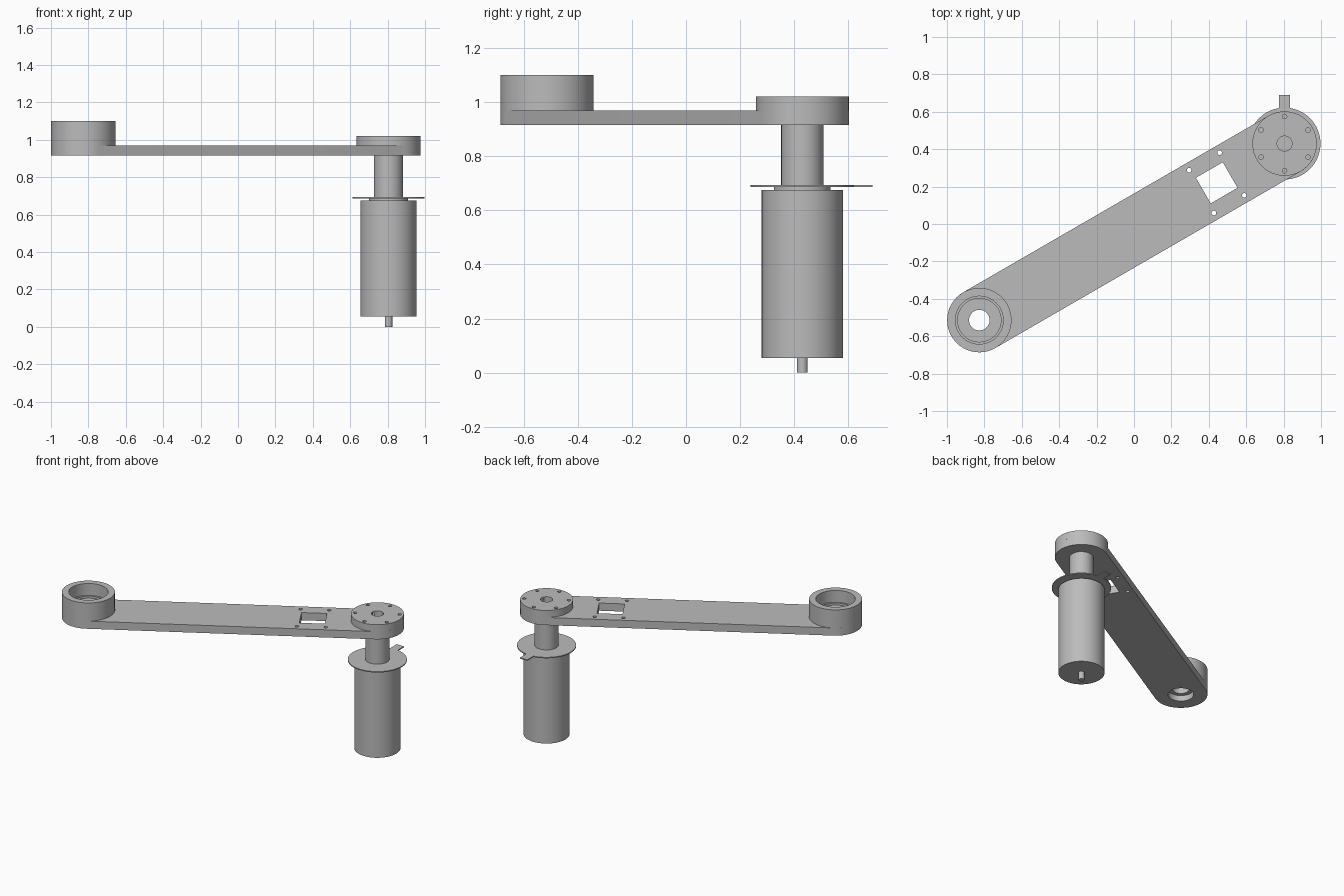
import bpy, bmesh, math
from mathutils import Matrix, Vector

if "Cube" in bpy.data.objects:
    bpy.data.objects.remove(bpy.data.objects["Cube"], do_unlink=True)

grey = bpy.data.materials.new("plain grey")
grey.use_nodes = True
colour = (0.5, 0.5, 0.5, 1)
grey.diffuse_color = colour
grey.node_tree.nodes["Principled BSDF"].inputs["Base Color"].default_value = colour

PIVOT = Vector((-0.827, -0.514, 0))   # idler end of the arm
DRIVE = Vector((0.805, 0.43, 0))      # motor end of the arm
SPAN = DRIVE - PIVOT
ANGLE = math.atan2(SPAN.y, SPAN.x)
END_R = 0.172
BASE, TOP = 0.915, 0.97               # arm plate heights


def add(name, bm):
    bmesh.ops.recalc_face_normals(bm, faces=bm.faces)
    mesh = bpy.data.meshes.new(name)
    bm.to_mesh(mesh)
    bm.free()
    mesh.materials.append(grey)
    ob = bpy.data.objects.new(name, mesh)
    bpy.context.collection.objects.link(ob)
    return ob


def smooth(ob):
    bpy.ops.object.select_all(action='DESELECT')
    ob.select_set(True)
    bpy.context.view_layer.objects.active = ob
    bpy.ops.object.shade_smooth_by_angle(angle=math.radians(30))


def lathe(name, centre, profile, closed=False, steps=64):
    """Spin (radius, z) points around a vertical axis."""
    bm = bmesh.new()
    verts = [bm.verts.new((r, 0, z)) for r, z in profile]
    pairs = list(zip(verts, verts[1:])) + ([(verts[-1], verts[0])] if closed else [])
    edges = [bm.edges.new(p) for p in pairs]
    bmesh.ops.spin(bm, geom=verts + edges, axis=(0, 0, 1), cent=(0, 0, 0),
                   angle=math.tau, steps=steps, use_duplicate=False)
    bmesh.ops.remove_doubles(bm, verts=bm.verts, dist=1e-5)
    bmesh.ops.translate(bm, verts=bm.verts, vec=centre)
    return add(name, bm)


def rod(name, centre, r, low, high, steps=64):
    return lathe(name, centre, [(0, low), (r, low), (r, high), (0, high)], steps=steps)


def prism(name, outline, low, high):
    bm = bmesh.new()
    face = bm.faces.new([bm.verts.new((x, y, low)) for x, y in outline])
    out = bmesh.ops.extrude_face_region(bm, geom=[face])
    top = [v for v in out["geom"] if isinstance(v, bmesh.types.BMVert)]
    bmesh.ops.translate(bm, verts=top, vec=(0, 0, high - low))
    return add(name, bm)


def cut(ob, cutters):
    for c in cutters:
        mod = ob.modifiers.new("cut", 'BOOLEAN')
        mod.operation, mod.solver, mod.object = 'DIFFERENCE', 'EXACT', c
        bpy.context.view_layer.objects.active = ob
        bpy.ops.object.modifier_apply(modifier=mod.name)
        bpy.data.objects.remove(c, do_unlink=True)


def along_arm(u, v):
    """Point u along the arm back from the drive axis, v across it."""
    p = Matrix.Rotation(ANGLE, 3, 'Z') @ Vector((-u, v, 0))
    return DRIVE + p


# Arm plate with rounded ends
outline = []
for centre, start in ((DRIVE, -math.pi / 2), (PIVOT, math.pi / 2)):
    for i in range(33):
        a = ANGLE + start + math.pi * i / 32
        outline.append((centre.x + END_R * math.cos(a), centre.y + END_R * math.sin(a)))
arm = prism("arm_plate", outline, BASE, TOP)

# Window, its four bolt holes and the opening for the idler boss
WINDOW = 0.419
corners = [along_arm(WINDOW + u * 0.083, v * 0.079)
           for u, v in ((-1, -1), (1, -1), (1, 1), (-1, 1))]
cutters = [prism("cut_window", [p.xy for p in corners], 0.8, 1.1)]
for u in (-1, 1):
    for v in (-1, 1):
        cutters.append(rod("cut_bolt", along_arm(WINDOW + u * 0.094, v * 0.132),
                           0.0125, 0.8, 1.1, 20))
cutters.append(rod("cut_boss", PIVOT, 0.15, 0.8, 1.1))
cut(arm, cutters)

# Idler boss with stepped bore
boss = lathe("idler_boss", PIVOT, [
    (END_R, BASE), (END_R, 1.1), (0.128, 1.1), (0.128, 1.015), (0.116, 1.015),
    (0.116, 1.0), (0.055, 1.0), (0.055, 0.955), (0.083, 0.955), (0.083, BASE)], closed=True)

# Drive hub with centre hole and bolt circle
hub = rod("drive_hub", DRIVE, END_R, TOP, 1.02)
cutters = [rod("cut_centre", DRIVE, 0.04, 0.975, 1.1, 32)]
for i in range(6):
    a = math.pi / 2 + i * math.tau / 6
    cutters.append(rod("cut_hub_bolt", DRIVE + 0.145 * Vector((math.cos(a), math.sin(a), 0)),
                       0.012, 0.975, 1.1, 20))
cut(hub, cutters)

# Motor column below the hub
column = rod("drive_column", DRIVE, 0.078, 0.69, BASE)
flange = rod("flange_disc", DRIVE, 0.192, 0.686, 0.693)
collar = rod("motor_collar", DRIVE, 0.105, 0.674, 0.687)
motor = rod("motor_body", DRIVE, 0.15, 0.055, 0.675)
shaft = rod("motor_shaft", DRIVE, 0.02, 0, 0.056, 32)

# Flange tab pointing to the back
x, y = DRIVE.x, DRIVE.y
tab = prism("flange_tab", [(x - 0.029, y + 0.18), (x + 0.029, y + 0.18),
                           (x + 0.029, 0.69), (x - 0.029, 0.69)], 0.686, 0.693)

for ob in (arm, boss, hub, column, flange, collar, motor, shaft, tab):
    smooth(ob)
